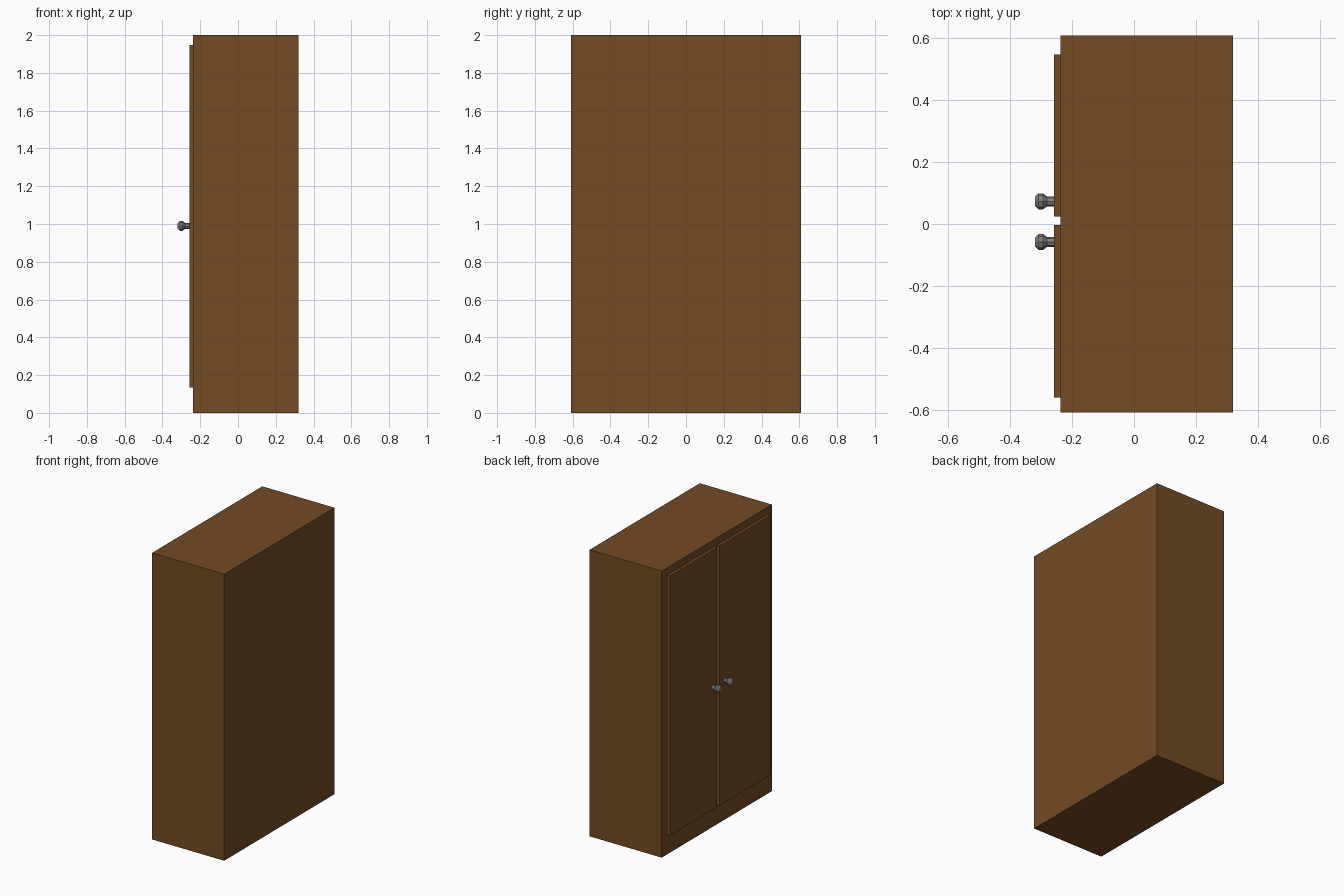
import bpy, bmesh, math
from mathutils import Matrix

if "Cube" in bpy.data.objects:
    bpy.data.objects.remove(bpy.data.objects["Cube"])


def material(name, rgb):
    m = bpy.data.materials.new(name)
    m.diffuse_color = (*rgb, 1.0)
    m.use_nodes = True
    m.node_tree.nodes["Principled BSDF"].inputs["Base Color"].default_value = m.diffuse_color
    return m


WOOD = material("brown wood", (0.168, 0.070, 0.018))
METAL = material("grey metal", (0.22, 0.22, 0.23))


def add_object(name, bm, mat):
    bmesh.ops.recalc_face_normals(bm, faces=bm.faces)
    mesh = bpy.data.meshes.new(name)
    bm.to_mesh(mesh)
    bm.free()
    mesh.materials.append(mat)
    ob = bpy.data.objects.new(name, mesh)
    bpy.context.collection.objects.link(ob)
    return ob


def box(name, lo, hi, mat):
    size = [b - a for a, b in zip(lo, hi)]
    mid = [(a + b) / 2 for a, b in zip(lo, hi)]
    bm = bmesh.new()
    bmesh.ops.create_cube(bm, size=1.0,
                          matrix=Matrix.Translation(mid) @ Matrix.Diagonal((*size, 1)))
    return add_object(name, bm, mat)


def knob(name, y, z, sides=8):
    # stem and faceted head, turned around the x axis
    profile = [(-0.258, 0.016), (-0.281, 0.016), (-0.294, 0.026),
               (-0.308, 0.026), (-0.319, 0.015)]
    bm = bmesh.new()
    rings = []
    for x, r in profile:
        rings.append([bm.verts.new((x, y + r * math.cos(2 * math.pi * i / sides),
                                    z + r * math.sin(2 * math.pi * i / sides)))
                      for i in range(sides)])
    for a, b in zip(rings, rings[1:]):
        for i in range(sides):
            j = (i + 1) % sides
            bm.faces.new((a[i], a[j], b[j], b[i]))
    bm.faces.new(rings[0])
    bm.faces.new(rings[-1])
    return add_object(name, bm, METAL)


# cabinet body
box("cabinet_body", (-0.238, -0.608, 0.0), (0.319, 0.608, 2.0), WOOD)

# two slightly unequal doors, each with a knob near the gap
for side, y0, y1, knob_y in (("left", 0.024, 0.547, 0.073),
                             ("right", -0.561, -0.003, -0.058)):
    box(side + "_door", (-0.258, y0, 0.135), (-0.238, y1, 1.948), WOOD)
    knob(side + "_knob", knob_y, 0.99)
